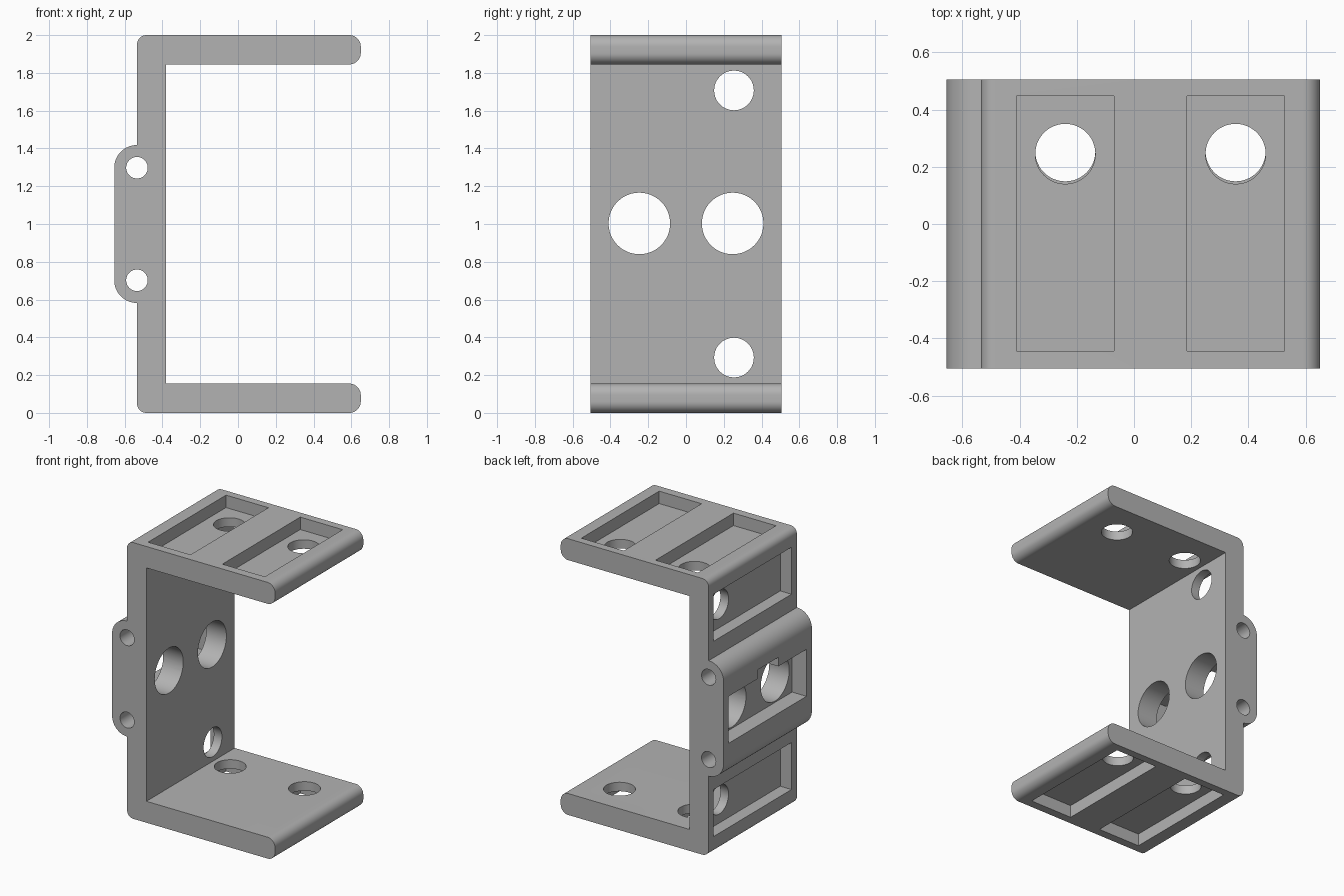
import bpy, bmesh, math
from mathutils import Matrix

if "Cube" in bpy.data.objects:
    bpy.data.objects.remove(bpy.data.objects["Cube"])

HALF = 0.505          # half width of the bracket along y
DEPTH = 0.09          # depth of the lightening pockets


def arc(cx, cz, r, a0, a1, n=10):
    return [(cx + r * math.cos(math.radians(a0 + (a1 - a0) * i / n)),
             cz + r * math.sin(math.radians(a0 + (a1 - a0) * i / n))) for i in range(n + 1)]


def finish(bm, name):
    bmesh.ops.recalc_face_normals(bm, faces=bm.faces[:])
    me = bpy.data.meshes.new(name)
    bm.to_mesh(me)
    bm.free()
    ob = bpy.data.objects.new(name, me)
    bpy.context.collection.objects.link(ob)
    return ob


def box(x0, x1, y0, y1, z0, z1):
    bm = bmesh.new()
    bmesh.ops.create_cube(bm, size=1)
    bmesh.ops.transform(bm, verts=bm.verts[:], matrix=Matrix.Translation(
        ((x0 + x1) / 2, (y0 + y1) / 2, (z0 + z1) / 2)) @ Matrix.Diagonal((x1 - x0, y1 - y0, z1 - z0, 1)))
    return finish(bm, "pocket_cutter")


def rod(axis, centre, r, length):
    rot = {'X': Matrix.Rotation(math.pi / 2, 4, 'Y'),
           'Y': Matrix.Rotation(math.pi / 2, 4, 'X'), 'Z': Matrix.Identity(4)}[axis]
    bm = bmesh.new()
    bmesh.ops.create_cone(bm, cap_ends=True, segments=48, radius1=r, radius2=r, depth=length,
                          matrix=Matrix.Translation(centre) @ rot)
    return finish(bm, "hole_cutter")


# C-shaped side profile (upper half, mirrored below), with rounded tips and boss
upper = [(-0.38, 1.845)]
upper += arc(0.59, 1.905, 0.06, -90, 0) + arc(0.59, 1.94, 0.06, 0, 90)
upper += arc(-0.485, 1.95, 0.05, 90, 180)
upper += arc(-0.535, 1.298, 0.12, 90, 180, 16)
profile = upper + [(x, 2 - z) for x, z in reversed(upper)]
bm = bmesh.new()
face = bm.faces.new([bm.verts.new((x, -HALF, z)) for x, z in profile])
ext = bmesh.ops.extrude_face_region(bm, geom=[face])
bmesh.ops.translate(bm, vec=(0, 2 * HALF, 0),
                    verts=[v for v in ext["geom"] if isinstance(v, bmesh.types.BMVert)])
bracket = finish(bm, "bracket")

cutters = []
# Arm pockets and holes, on the outer faces of both arms
for cx in (-0.24, 0.355):
    cutters += [box(cx - 0.17, cx + 0.17, -0.443, 0.448, 2 - DEPTH, 2.1),
                box(cx - 0.17, cx + 0.17, -0.443, 0.448, -0.1, DEPTH),
                rod('Z', (cx, 0.245, 1.9), 0.105, 0.5),
                rod('Z', (cx, 0.254, 0.1), 0.105, 0.5)]
# Back wall pockets and holes, plus the pin holes through the boss
for s in (-1, 1):
    cz = 1 + s * 0.707
    cutters += [box(-0.7, -0.535 + DEPTH, -0.443, 0.448, cz - 0.17, cz + 0.17),
                rod('X', (-0.45, 0.254, cz), 0.105, 0.6),
                rod('X', (-0.45, s * 0.247, 1.003), 0.163, 0.8),
                rod('Y', (-0.535, 0, 1 + s * 0.298), 0.057, 1.4)]
# Boss pocket with a small notch in its upper edge
cutters += [box(-0.75, -0.54, -0.443, 0.448, 0.83, 1.17),
            box(-0.75, -0.54, -0.12, 0.12, 1.0, 1.235)]

bpy.context.view_layer.objects.active = bracket
bracket.select_set(True)
for c in cutters:
    m = bracket.modifiers.new("cut", 'BOOLEAN')
    m.operation, m.solver, m.object = 'DIFFERENCE', 'EXACT', c
    bpy.ops.object.modifier_apply(modifier=m.name)
    bpy.data.objects.remove(c)

mat = bpy.data.materials.new("grey_metal")
mat.diffuse_color = (0.45, 0.45, 0.45, 1)
mat.use_nodes = True
mat.node_tree.nodes["Principled BSDF"].inputs["Base Color"].default_value = mat.diffuse_color
bracket.data.materials.clear()
bracket.data.materials.append(mat)
for p in bracket.data.polygons:
    p.material_index = 0
bpy.ops.object.shade_smooth_by_angle(angle=math.radians(30))
